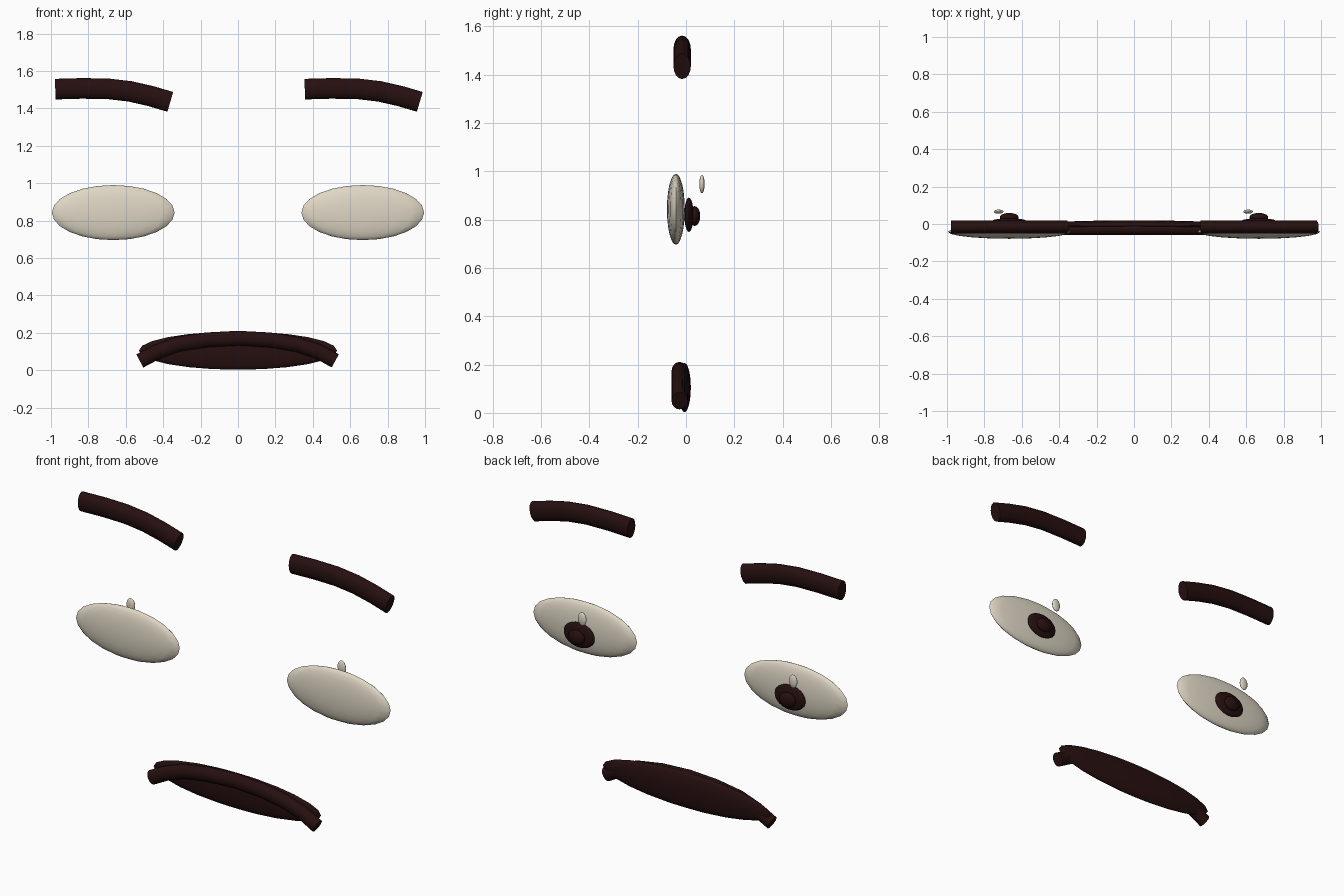
import bpy
import bmesh
import math
from mathutils import Vector

cube = bpy.data.objects.get("Cube")
if cube:
    bpy.data.objects.remove(cube, do_unlink=True)


def make_material(name, rgb):
    mat = bpy.data.materials.new(name)
    mat.use_nodes = True
    mat.diffuse_color = (*rgb, 1)
    mat.node_tree.nodes["Principled BSDF"].inputs["Base Color"].default_value = (*rgb, 1)
    return mat


cream = make_material("cream", (0.74, 0.68, 0.56))
dark_brown = make_material("dark brown", (0.02, 0.005, 0.005))


def finish(bm, name, mat):
    bmesh.ops.recalc_face_normals(bm, faces=bm.faces)
    mesh = bpy.data.meshes.new(name)
    bm.to_mesh(mesh)
    bm.free()
    mesh.materials.append(mat)
    obj = bpy.data.objects.new(name, mesh)
    bpy.context.collection.objects.link(obj)
    bpy.ops.object.select_all(action="DESELECT")
    obj.select_set(True)
    bpy.context.view_layer.objects.active = obj
    bpy.ops.object.shade_smooth_by_angle(angle=math.radians(50))
    return obj


def ellipsoid(name, centre, radii, mat, segments=20, rings=12):
    bm = bmesh.new()
    bmesh.ops.create_uvsphere(bm, u_segments=segments, v_segments=rings, radius=1)
    bmesh.ops.scale(bm, vec=radii, verts=bm.verts)
    bmesh.ops.translate(bm, vec=centre, verts=bm.verts)
    return finish(bm, name, mat)


def band(name, path, y, half_height, half_depth, mat, sides=16):
    """Sweep an oval section along a path of (x, z) points, with flat ends."""
    bm = bmesh.new()
    points = [Vector((x, y, z)) for x, z in path]
    loops = []
    for i, p in enumerate(points):
        along = points[min(i + 1, len(points) - 1)] - points[max(i - 1, 0)]
        up = Vector((-along.z, 0, along.x)).normalized()
        angles = [2 * math.pi * k / sides for k in range(sides)]
        loops.append([bm.verts.new(p + up * half_height * math.cos(a)
                                   + Vector((0, half_depth * math.sin(a), 0)))
                      for a in angles])
    for a, b in zip(loops, loops[1:]):
        for k in range(sides):
            n = (k + 1) % sides
            bm.faces.new((a[k], a[n], b[n], b[k]))
    bm.faces.new(loops[0])
    bm.faces.new(loops[-1])
    return finish(bm, name, mat)


# Eyes and brows: both sides share one shape, shifted rather than mirrored
brow_path = [(-0.31, 1.503), (-0.17, 1.507), (-0.03, 1.505),
             (0.09, 1.491), (0.20, 1.466), (0.305, 1.435)]
for side, cx in (("right", -0.667), ("left", 0.667)):
    ellipsoid(side + "_eye", (cx, -0.042, 0.843), (0.328, 0.037, 0.147), cream)
    ellipsoid(side + "_iris", (cx, 0.012, 0.82), (0.098, 0.019, 0.071), dark_brown)
    ellipsoid(side + "_pupil", (cx, 0.036, 0.815), (0.05, 0.023, 0.041), dark_brown)
    ellipsoid(side + "_eye_highlight", (cx - 0.057, 0.066, 0.947),
              (0.026, 0.011, 0.038), cream)
    band(side + "_brow", [(cx + x, z) for x, z in brow_path],
         -0.016, 0.055, 0.036, dark_brown)

# Mouth: a lens behind an arched upper lip
ellipsoid("mouth", (0, -0.006, 0.105), (0.53, 0.026, 0.102), dark_brown)
lip_path = [(-0.525, 0.05), (-0.43, 0.1), (-0.32, 0.139), (-0.17, 0.162), (0, 0.171),
            (0.17, 0.162), (0.32, 0.137), (0.43, 0.1), (0.52, 0.05)]
band("upper_lip", lip_path, -0.027, 0.04, 0.033, dark_brown)
